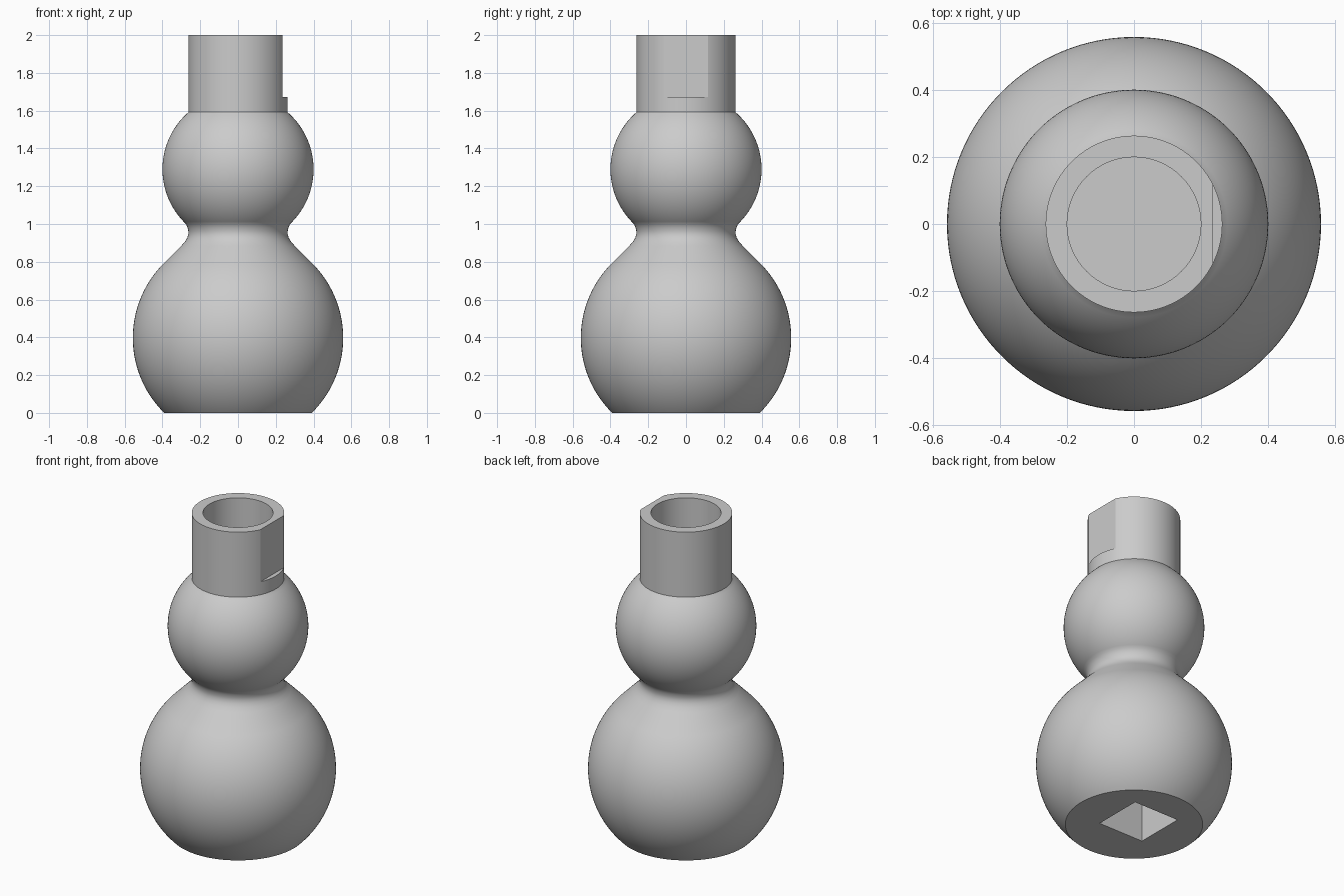
import bpy, bmesh, math
from mathutils import Matrix, Vector

default = bpy.data.objects.get("Cube")
if default:
    bpy.data.objects.remove(default, do_unlink=True)

grey = bpy.data.materials.new("plain grey")
grey.use_nodes = True
colour = (0.6, 0.6, 0.6, 1)
grey.diffuse_color = colour
grey.node_tree.nodes["Principled BSDF"].inputs["Base Color"].default_value = colour

NECK_R, BORE_R, BORE_FLOOR, TOP = 0.263, 0.199, 1.3, 2.0


def add_object(name, bm):
    bmesh.ops.recalc_face_normals(bm, faces=bm.faces)
    mesh = bpy.data.meshes.new(name)
    bm.to_mesh(mesh)
    bm.free()
    mesh.materials.append(grey)
    obj = bpy.data.objects.new(name, mesh)
    bpy.context.collection.objects.link(obj)
    return obj


def sphere_arc(radius, centre, z0, z1, steps):
    zs = [math.asin((z - centre) / radius) for z in (z0, z1)]
    angles = [zs[0] + (zs[1] - zs[0]) * i / steps for i in range(steps + 1)]
    return [(radius * math.cos(a), centre + radius * math.sin(a)) for a in angles]


def lathe(name, profile, segments=128):
    bm = bmesh.new()
    rings = []
    for r, z in profile:
        rings.append([bm.verts.new((r * math.cos(a), r * math.sin(a), z))
                      for a in (math.tau * i / segments for i in range(segments))])
    for low, high in zip(rings, rings[1:]):
        for i in range(segments):
            j = (i + 1) % segments
            bm.faces.new((low[i], low[j], high[j], high[i]))
    bm.faces.new(rings[0])
    bm.faces.new(rings[-1])
    return add_object(name, bm)


def cut_box(target, low, high):
    low, high = Vector(low), Vector(high)
    bm = bmesh.new()
    bmesh.ops.create_cube(bm, size=1, matrix=Matrix.Translation((low + high) / 2)
                          @ Matrix.Diagonal((*(high - low), 1)))
    cutter = add_object("cutter", bm)
    cutter.hide_render = True
    mod = target.modifiers.new("cut", 'BOOLEAN')
    mod.operation, mod.solver, mod.object = 'DIFFERENCE', 'EXACT', cutter
    bpy.context.view_layer.objects.active = target
    bpy.ops.object.modifier_apply(modifier=mod.name)
    bpy.data.objects.remove(cutter, do_unlink=True)


# Two stacked bulbs with a filleted waist, and a bored collar on top
lower_bulb = sphere_arc(0.557, 0.397, 0, 0.785, 40)
waist = [(0.3, 0.885), (0.281, 0.906), (0.269, 0.926), (0.263, 0.945),
         (0.263, 0.962), (0.267, 0.98)]
upper_bulb = sphere_arc(0.4, 1.29, 1.0, 1.59, 36)
collar = [(NECK_R, 1.592), (NECK_R, TOP), (BORE_R, TOP), (BORE_R, BORE_FLOOR)]
body = lathe("bulb_body", lower_bulb + waist + upper_bulb + collar)

# Flat on the side of the collar
cut_box(body, (0.236, -0.4, 1.673), (0.6, 0.4, 2.2))
# Square socket in the base
cut_box(body, (-0.157, -0.117, -0.2), (0.157, 0.197, 0.4))

bpy.ops.object.select_all(action='DESELECT')
body.select_set(True)
bpy.context.view_layer.objects.active = body
bpy.ops.object.shade_smooth_by_angle(angle=math.radians(25))
